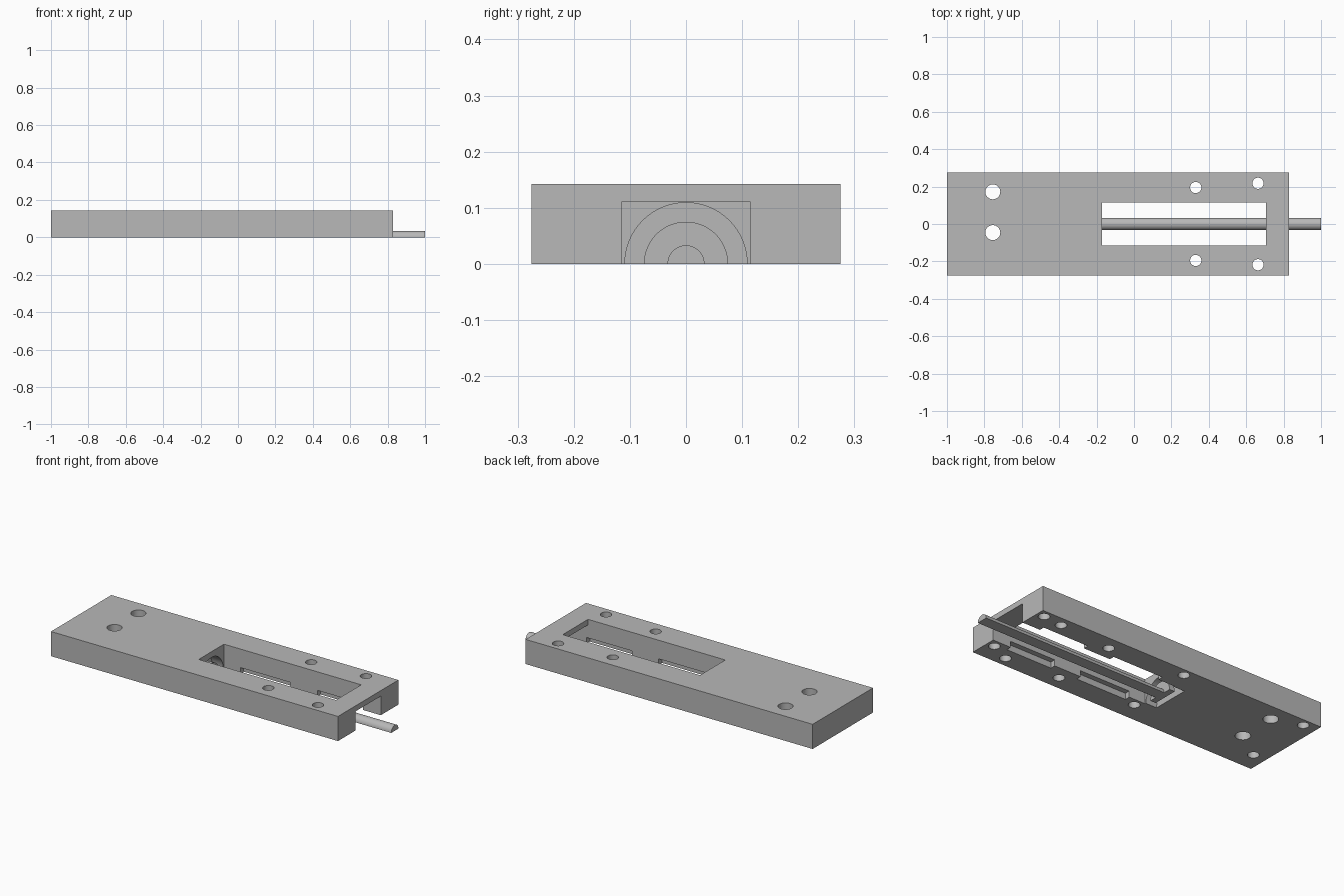
import bpy
import math

cube = bpy.data.objects.get("Cube")
if cube:
    bpy.data.objects.remove(cube, do_unlink=True)

grey = bpy.data.materials.new("plain_grey")
grey.use_nodes = True
colour = (0.48, 0.48, 0.48, 1)
grey.diffuse_color = colour
grey.node_tree.nodes["Principled BSDF"].inputs["Base Color"].default_value = colour


def box(name, x0, x1, half_y, z0, z1):
    bpy.ops.mesh.primitive_cube_add(size=1, location=((x0 + x1) / 2, 0, (z0 + z1) / 2))
    ob = bpy.context.object
    ob.name = name
    ob.scale = (x1 - x0, 2 * half_y, z1 - z0)
    bpy.ops.object.transform_apply(location=True, rotation=True, scale=True)
    return ob


def upright_pin(name, x, y, radius, z0, z1):
    bpy.ops.mesh.primitive_cylinder_add(vertices=32, radius=radius, depth=z1 - z0,
                                        location=(x, y, (z0 + z1) / 2))
    bpy.context.object.name = name
    return bpy.context.object


def long_pin(name, x0, x1, radius):
    bpy.ops.mesh.primitive_cylinder_add(vertices=64, radius=radius, depth=x1 - x0,
                                        location=((x0 + x1) / 2, 0, 0),
                                        rotation=(0, math.pi / 2, 0))
    bpy.context.object.name = name
    return bpy.context.object


def boolean(target, tool, operation="DIFFERENCE"):
    tool.hide_render = True
    mod = target.modifiers.new("cut", "BOOLEAN")
    mod.operation = operation
    mod.solver = "EXACT"
    mod.object = tool
    bpy.context.view_layer.objects.active = target
    bpy.ops.object.modifier_apply(modifier=mod.name)
    bpy.data.objects.remove(tool, do_unlink=True)


def finish(ob):
    ob.data.materials.clear()
    ob.data.materials.append(grey)
    bpy.ops.object.select_all(action="DESELECT")
    ob.select_set(True)
    bpy.context.view_layer.objects.active = ob
    bpy.ops.object.shade_smooth_by_angle(angle=math.radians(30))


# Main block with its window and the open slot under the end bridge
H = 0.142
block = box("block", -1, 0.83, 0.275, 0, H)
boolean(block, box("window_cutter", -0.17, 0.705, 0.115, -0.1, 0.3))
boolean(block, box("slot_cutter", 0.6, 0.9, 0.115, -0.1, 0.11))

# Shallow pockets beside the window, open to the underside
for x0, x1 in ((-0.065, 0.255), (0.425, 0.715)):
    boolean(block, box("pocket_cutter", x0, x1, 0.145, -0.1, 0.035))

# Half-round seat at the inner end of the window
boolean(block, long_pin("seat_cutter", -0.24, -0.1, 0.109))

# Through holes
through = [(-0.755, 0.172, 0.04), (-0.755, -0.046, 0.04)]
for side in (1, -1):
    through += [(0.33, 0.195 * side, 0.03), (0.663, 0.218 * side, 0.03)]
for x, y, r in through:
    boolean(block, upright_pin("hole_cutter", x, y, r, -0.1, 0.3))

# Blind holes in the underside
for x in (-0.92, -0.135, 0.785):
    for y in (0.23, -0.16):
        boolean(block, upright_pin("blind_cutter", x, y, 0.03, -0.1, 0.07))
finish(block)

# Half-round rod and its end flange
for name, x0, x1, r in (("rod", -0.2, 1, 0.033), ("rod_flange", -0.205, -0.171, 0.075)):
    part = long_pin(name, x0, x1, r)
    boolean(part, box("half_cutter", -0.5, 1.5, 0.3, -0.3, 0))
    finish(part)
